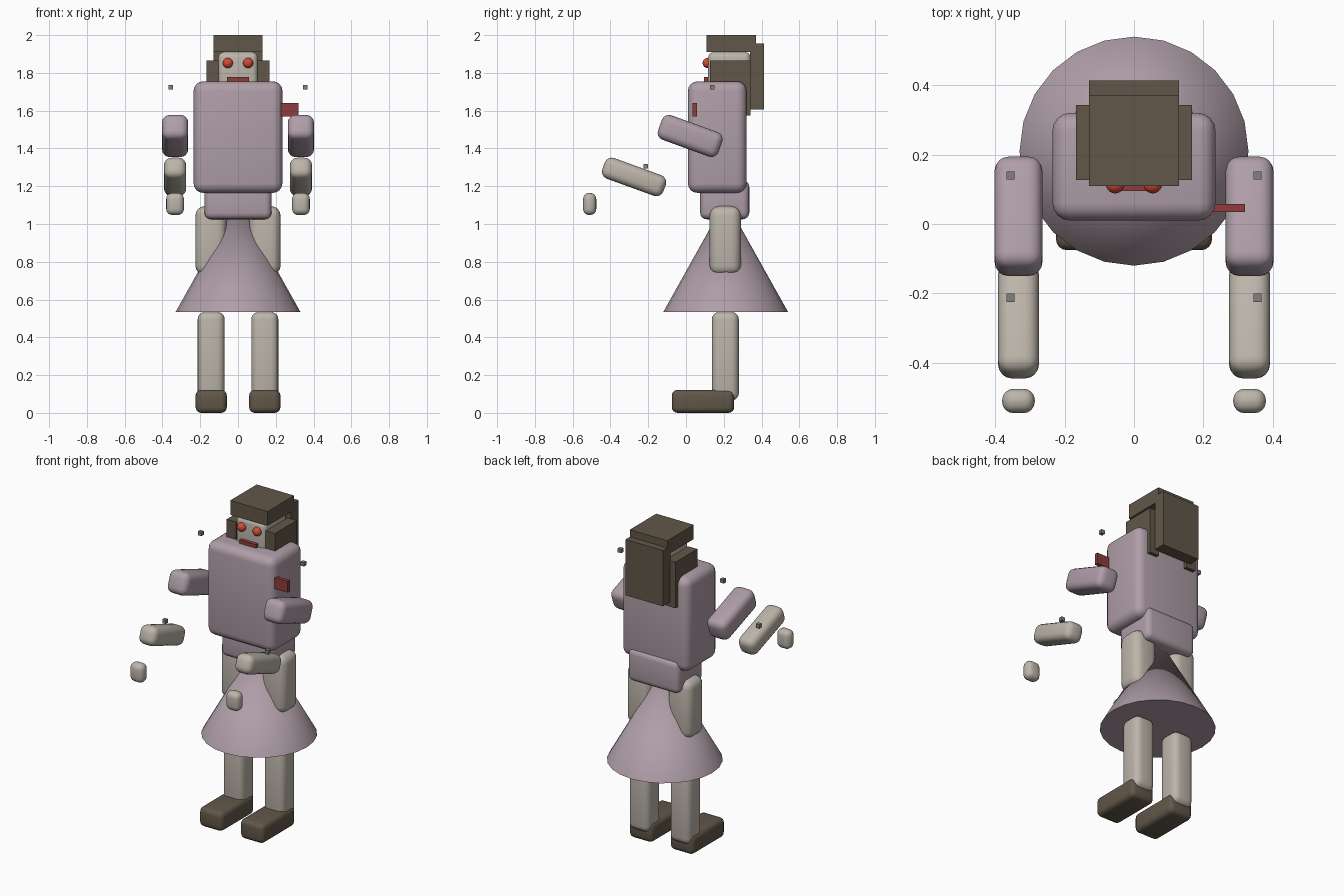
import bpy, math

cube = bpy.data.objects.get("Cube")
if cube:
    bpy.data.objects.remove(cube, do_unlink=True)


def material(name, r, g, b):
    m = bpy.data.materials.new(name)
    m.use_nodes = True
    m.diffuse_color = (r, g, b, 1)
    m.node_tree.nodes["Principled BSDF"].inputs["Base Color"].default_value = (r, g, b, 1)
    return m


mauve = material("mauve cloth", 0.43, 0.34, 0.39)
skin = material("pale skin", 0.50, 0.46, 0.40)
brown = material("dark brown", 0.12, 0.095, 0.065)
eye_red = material("eye red", 0.65, 0.07, 0.035)
dark_red = material("dark red", 0.27, 0.045, 0.045)
grey = material("joint grey", 0.22, 0.22, 0.22)


def finish(name, mat, smooth=True):
    ob = bpy.context.object
    ob.name = name
    ob.data.materials.append(mat)
    if smooth:
        bpy.ops.object.shade_smooth_by_angle(angle=math.radians(35))
    return ob


def box(name, mat, center, size, bevel=0, tilt=0):
    """Box with optional rounded edges, tilted about the x axis."""
    bpy.ops.mesh.primitive_cube_add(size=1, location=center)
    ob = bpy.context.object
    ob.scale = size
    bpy.ops.object.transform_apply(location=False, rotation=False, scale=True)
    if bevel:
        mod = ob.modifiers.new("round", "BEVEL")
        mod.width = bevel
        mod.segments = 4
        bpy.ops.object.modifier_apply(modifier=mod.name)
    ob.rotation_euler.x = math.radians(tilt)
    return finish(name, mat, bool(bevel))


# Body
box("torso", mauve, (0, 0.165, 1.46), (0.47, 0.31, 0.59), 0.05)
box("pelvis", mauve, (0, 0.205, 1.128), (0.355, 0.26, 0.206), 0.035)
bpy.ops.mesh.primitive_cone_add(vertices=24, radius1=0.33, radius2=0, depth=0.59,
                                location=(0, 0.21, 0.83))
finish("skirt", mauve)

# Head, hair and face
box("head", skin, (0, 0.23, 1.78), (0.21, 0.225, 0.26), 0.03)
box("hair_top", brown, (0, 0.24, 1.955), (0.26, 0.262, 0.09))
box("hair_back", brown, (0, 0.377, 1.78), (0.26, 0.074, 0.35))
box("mouth", dark_red, (0, 0.113, 1.762), (0.116, 0.035, 0.03))

# Badge plate on the left shoulder
box("shoulder_plate", dark_red, (0.24, 0.046, 1.605), (0.16, 0.022, 0.07))

# Mirrored parts
for side, s in (("left", 1), ("right", -1)):
    box(side + "_hair_side", brown, (s * 0.135, 0.235, 1.72), (0.065, 0.215, 0.29))
    bpy.ops.mesh.primitive_uv_sphere_add(segments=20, ring_count=12, radius=0.027,
                                         location=(s * 0.054, 0.115, 1.852))
    finish(side + "_eye", eye_red)

    # Arms reach forward in separate pieces
    box(side + "_upper_arm", mauve, (s * 0.333, 0.022, 1.466), (0.138, 0.34, 0.138), 0.04, -20)
    box(side + "_forearm", skin, (s * 0.333, -0.275, 1.249), (0.118, 0.344, 0.116), 0.04, -20)
    box(side + "_hand", skin, (s * 0.333, -0.51, 1.106), (0.094, 0.07, 0.117), 0.032)
    box(side + "_shoulder_joint", grey, (s * 0.356, 0.14, 1.723), (0.024,) * 3)
    box(side + "_elbow_joint", grey, (s * 0.356, -0.213, 1.306), (0.024,) * 3)

    # Legs
    box(side + "_thigh", skin, (s * 0.143, 0.208, 0.912), (0.165, 0.165, 0.365), 0.05)
    box(side + "_shin", skin, (s * 0.142, 0.208, 0.3), (0.143, 0.143, 0.47), 0.04)
    box(side + "_shoe", brown, (s * 0.142, 0.09, 0.061), (0.165, 0.33, 0.122), 0.03)
